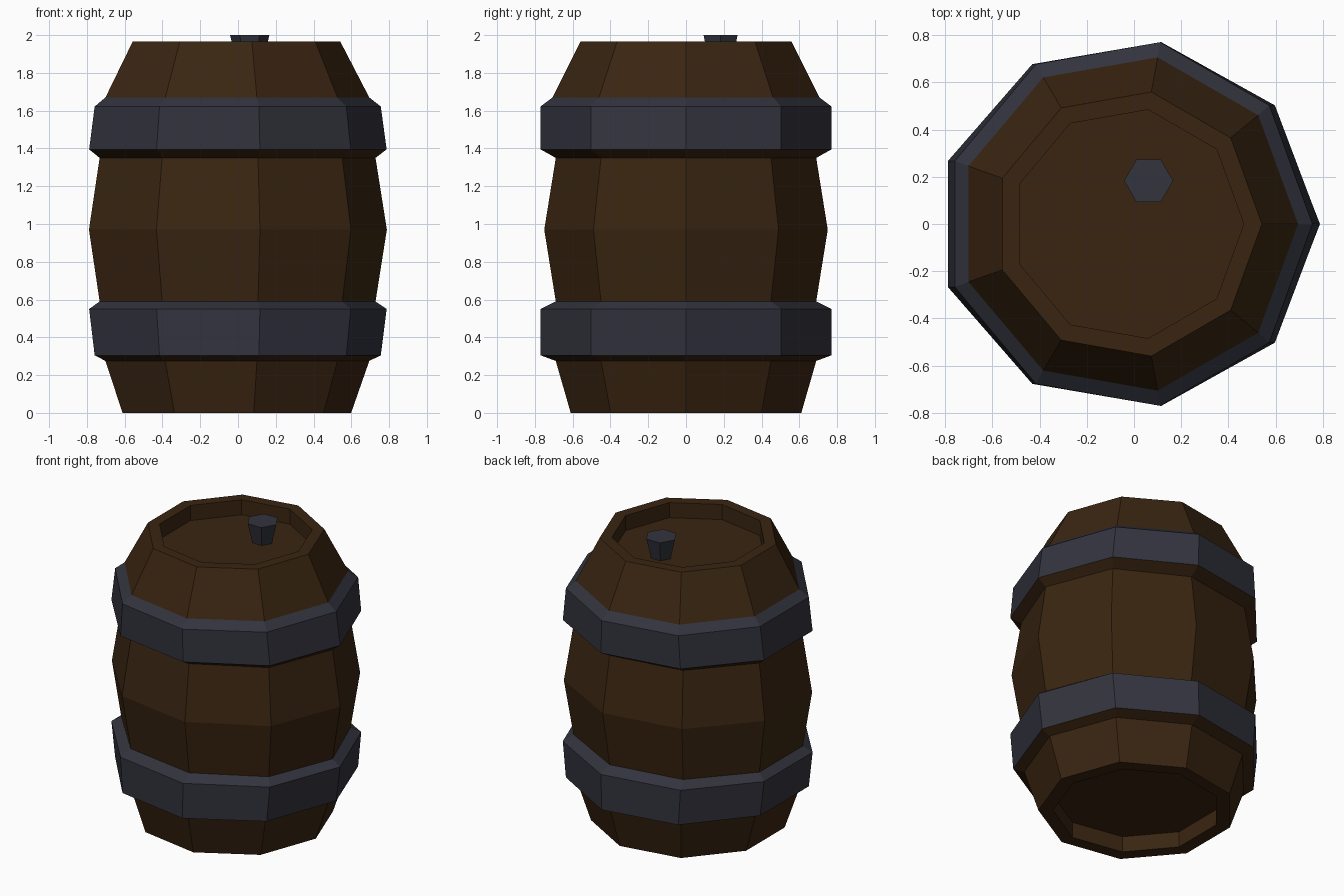
import bpy, bmesh
from math import sin, cos, tau

cube = bpy.data.objects.get("Cube")
if cube:
    bpy.data.objects.remove(cube)


def material(name, rgb):
    m = bpy.data.materials.new(name)
    m.use_nodes = True
    colour = (*rgb, 1.0)
    m.diffuse_color = colour
    bsdf = m.node_tree.nodes["Principled BSDF"]
    bsdf.inputs["Base Color"].default_value = colour
    bsdf.inputs["Roughness"].default_value = 0.9
    return m


wood = material("dark_wood", (0.042, 0.0185, 0.0056))
iron = material("dark_iron", (0.032, 0.033, 0.047))


def loft(name, rings, sides, centre, mats, iron_spans=()):
    """Join rings of (x radius, y radius, z) and cap both ends."""
    bm = bmesh.new()
    loops = []
    for rx, ry, z in rings:
        loops.append([bm.verts.new((centre[0] + rx * cos(tau * i / sides),
                                    centre[1] + ry * sin(tau * i / sides), z))
                      for i in range(sides)])
    for k in range(len(loops) - 1):
        a, b = loops[k], loops[k + 1]
        for i in range(sides):
            j = (i + 1) % sides
            f = bm.faces.new((a[i], a[j], b[j], b[i]))
            f.material_index = 1 if k in iron_spans else 0
    bm.faces.new(loops[0][::-1])
    bm.faces.new(loops[-1])
    bmesh.ops.recalc_face_normals(bm, faces=bm.faces[:])
    me = bpy.data.meshes.new(name)
    bm.to_mesh(me)
    bm.free()
    for m in mats:
        me.materials.append(m)
    ob = bpy.data.objects.new(name, me)
    bpy.context.collection.objects.link(ob)
    return ob


# Barrel: recessed bottom, staves, two raised hoops, recessed lid
profile = [
    (0.53, 0.53, 0.11),     # bottom recess
    (0.53, 0.53, 0.0),
    (0.624, 0.62, 0.0),     # foot
    (0.72, 0.70, 0.275),
    (0.781, 0.782, 0.305),  # lower hoop
    (0.812, 0.782, 0.55),
    (0.753, 0.70, 0.59),
    (0.813, 0.762, 0.97),   # belly
    (0.753, 0.70, 1.35),
    (0.812, 0.782, 1.395),  # upper hoop
    (0.781, 0.782, 1.622),
    (0.72, 0.717, 1.67),
    (0.567, 0.568, 1.965),  # top rim
    (0.49, 0.492, 1.965),
    (0.49, 0.492, 1.86),    # lid
]
loft("barrel", profile, 9, (-0.025, 0), [wood, iron], iron_spans=(4, 5, 9, 10))

# Tapered plug standing on the lid
loft("plug", [(0.07, 0.07, 1.855), (0.104, 0.104, 2.0)], 6, (0.062, 0.183), [iron])
